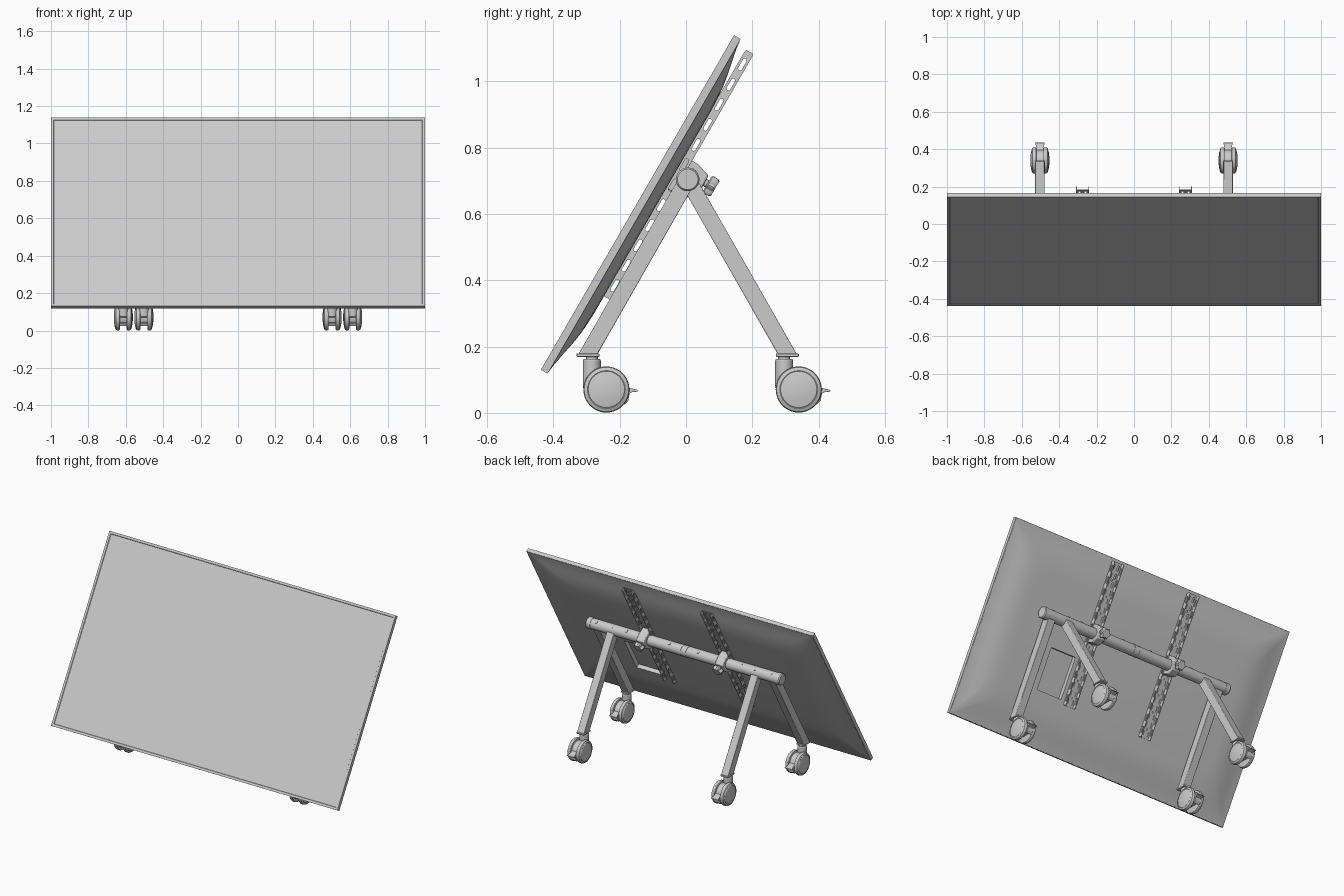
import bpy, bmesh, math
from mathutils import Matrix, Vector

if "Cube" in bpy.data.objects:
    bpy.data.objects.remove(bpy.data.objects["Cube"])

def move(x, y, z):
    return Matrix.Translation((x, y, z))

def turn(deg, axis):
    return Matrix.Rotation(math.radians(deg), 4, axis)

I = Matrix.Identity(4)
ALONG_X = turn(90, 'Y')                                # local z -> world x
TILT = move(0, -0.4376, 0.13) @ turn(60, 'X')          # panel frame: x, up the panel, -depth
LEN = 1.165

def finish(name, bm, M=I, bevel=0):
    bm.transform(M)
    bmesh.ops.recalc_face_normals(bm, faces=bm.faces)
    me = bpy.data.meshes.new(name)
    bm.to_mesh(me)
    bm.free()
    for p in me.polygons:
        p.use_smooth = True
    me.set_sharp_from_angle(angle=math.radians(30))
    ob = bpy.data.objects.new(name, me)
    bpy.context.collection.objects.link(ob)
    if bevel:
        b = ob.modifiers.new("bevel", 'BEVEL')
        b.width, b.segments, b.limit_method = bevel, 2, 'ANGLE'
    return ob

def loft(name, rings, M=I, bevel=0):
    """Skin equal-length closed rings and cap both ends."""
    bm = bmesh.new()
    vs = [[bm.verts.new(p) for p in r] for r in rings]
    n = len(vs[0])
    for a, b in zip(vs, vs[1:]):
        for i in range(n):
            bm.faces.new((a[i], a[(i + 1) % n], b[(i + 1) % n], b[i]))
    bm.faces.new(vs[0])
    bm.faces.new(vs[-1])
    return finish(name, bm, M, bevel)

def extrude_x(name, pts, x, width, M=I, bevel=0):
    return loft(name, [[(x + s * width / 2, y, z) for y, z in pts] for s in (-1, 1)], M, bevel)

def lathe(name, prof, M=I, seg=40):
    """Revolve (radius, height) points about local z."""
    return loft(name, [[(r * math.cos(2 * math.pi * i / seg), r * math.sin(2 * math.pi * i / seg), h)
                        for i in range(seg)] for r, h in prof], M)

def box(name, lo, hi, M=I, bevel=0):
    pts = [(lo[1], lo[2]), (hi[1], lo[2]), (hi[1], hi[2]), (lo[1], hi[2])]
    return extrude_x(name, pts, (lo[0] + hi[0]) / 2, hi[0] - lo[0], M, bevel)

def round_rect(cx, cy, w, h, r, n=5):
    out = []
    for k, (sx, sy) in enumerate(((1, 1), (-1, 1), (-1, -1), (1, -1))):
        for i in range(n):
            a = math.pi / 2 * (k + i / (n - 1))
            out.append((cx + sx * (w / 2 - r) + r * math.cos(a), cy + sy * (h / 2 - r) + r * math.sin(a)))
    return out

def plate(name, w, h, r, slots, thick, M):
    """Flat strip with slots, made from a filled curve."""
    cu = bpy.data.curves.new(name, 'CURVE')
    cu.dimensions, cu.fill_mode, cu.extrude = '2D', 'BOTH', thick / 2
    loops = [round_rect(0, 0, w, h, r)]
    loops += [round_rect(x, y, sw, sl, sw * 0.49)[::-1] for x, y, sw, sl in slots]
    for pts in loops:
        sp = cu.splines.new('POLY')
        sp.points.add(len(pts) - 1)
        for p, (x, y) in zip(sp.points, pts):
            p.co = (x, y, 0, 1)
        sp.use_cyclic_u = True
    tmp = bpy.data.objects.new("tmp", cu)
    bpy.context.collection.objects.link(tmp)
    me = bpy.data.meshes.new_from_object(tmp.evaluated_get(bpy.context.evaluated_depsgraph_get()))
    bm = bmesh.new()
    bm.from_mesh(me)
    bmesh.ops.remove_doubles(bm, verts=bm.verts, dist=1e-5)
    bpy.data.objects.remove(tmp)
    bpy.data.meshes.remove(me)
    return finish(name, bm, M)

# Screen panel: thin frame with slightly sunken glass
def rim(inset, depth):
    return [(x * (1 - inset), LEN / 2 + y * (LEN / 2 - inset), -depth)
            for x, y in ((-1, -1), (1, -1), (1, 1), (-1, 1))]
loft("screen_panel", [rim(0, 0.0228), rim(0, 0), rim(0.014, 0), rim(0.016, 0.003)], TILT)

# Soft bulging back cover with a recessed connector bay
cover = loft("back_cover", [
    [(x, y, -d) for x, y in round_rect(0, LEN / 2, 2 - 2 * i, LEN - 2 * i, 0.004 + i * 0.5, 8)]
    for i, d in ((0.002, 0.02), (0.003, 0.0235), (0.03, 0.0265), (0.07, 0.034), (0.11, 0.0425),
                 (0.15, 0.049), (0.19, 0.0525), (0.23, 0.054))], TILT)
cutter = box("bay_cutter", (0.335, 0.31, -0.08), (0.51, 0.56, -0.028), TILT)
cutter.hide_render = True
mod = cover.modifiers.new("bay", 'BOOLEAN')
mod.operation, mod.object, mod.solver = 'DIFFERENCE', cutter, 'EXACT'
bpy.context.view_layer.objects.active = cover
bpy.ops.object.modifier_apply(modifier="bay")
bpy.data.objects.remove(cutter)

# Slotted U-shaped mounting rails, clamps and knobs
S, D = 0.718, 0.096                                     # cross tube in the panel frame
RAIL, MID = 0.858, 0.716
for x in (-0.275, 0.275):
    slots = [(sx * 0.016, -0.4 + i * 0.05, 0.011, 0.03) for i in range(17) for sx in (-1, 1)]
    slots += [(0, -0.375 + i * 0.1, 0.012, 0.012) for i in range(8)]
    plate("rail_base", 0.07, RAIL, 0.004, slots, 0.004, TILT @ move(x, MID, -0.0555))
    side = [(0, -0.385 + i * 0.07, 0.012, 0.04) for i in range(12)]
    for sx in (-1, 1):
        plate("rail_flange", 0.028, RAIL, 0.008, side, 0.004,
              TILT @ move(x + sx * 0.033, MID, -0.066) @ ALONG_X)
    prof = [(0.662, -0.056), (0.774, -0.056), (0.774, -0.1), (0.76, -0.145), (0.7, -0.147), (0.668, -0.12)]
    extrude_x("tube_clamp", prof, x, 0.056, TILT, 0.005)
    K = TILT @ move(x, 0.736, 0)
    lathe("knob_stem", [(0.012, -0.14), (0.012, -0.16)], K, 20)
    def star(k, d):
        return [(k * (0.029 + 0.004 * math.cos(6 * a)) * math.cos(a),
                 k * (0.029 + 0.004 * math.cos(6 * a)) * math.sin(a), -d)
                for a in (2 * math.pi * i / 48 for i in range(48))]
    loft("clamp_knob", [star(0.85, 0.154), star(1, 0.158), star(1, 0.176), star(0.85, 0.182)], K)

# Cross tube with end caps, centre sleeve and screws
TY, TZ = 0.005, 0.704
A = move(0, TY, TZ) @ ALONG_X
lathe("cross_tube", [(0.033, -0.66), (0.033, 0.66)], A)
for s in (-1, 1):
    lathe("tube_end_cap", [(0.0355, s * 0.645), (0.0355, s * 0.672), (0.031, s * 0.678)], A)
    lathe("centre_ring", [(0.035, s * 0.012), (0.035, s * 0.024)], A)
    for x in (0.1, 0.4, 0.5, 0.61):
        lathe("tube_screw", [(0.009, 0.03), (0.009, 0.0345), (0.006, 0.036)],
              move(s * x, TY, TZ) @ turn(-35, 'X'), 16)

# Twin-wheel caster with brake pedal
def caster(x, y):
    yw, zw = y + 0.044, 0.0705
    lathe("caster_neck", [(0.018, 0.155), (0.018, 0.172)], move(x, y, 0), 24)
    lathe("caster_stem", [(0.02, 0.07), (0.027, 0.076), (0.027, 0.158), (0.024, 0.163)], move(x, y, 0), 32)
    hood = [(yw + 0.057 * math.cos(a), zw + 0.057 * math.sin(a))
            for a in (math.radians(-30 + 15 * i) for i in range(17))]
    extrude_x("caster_hood", hood, x, 0.05, I, 0.003)
    lathe("caster_axle", [(0.014, -0.03), (0.014, 0.03)], move(x, yw, zw) @ ALONG_X, 20)
    prof = [(0.02, 0.018), (0.06, 0.018), (0.067, 0.02), (0.0695, 0.024), (0.0695, 0.034), (0.067, 0.04),
            (0.057, 0.0445), (0.055, 0.0435), (0.053, 0.0455), (0.035, 0.049), (0.012, 0.051)]
    for s in (-1, 1):
        lathe("caster_wheel", [(r, s * h) for r, h in prof], move(x, yw, zw) @ ALONG_X)
    pedal = [(0.05, 0.018), (0.068, 0.005), (0.094, -0.001), (0.096, -0.006), (0.078, -0.008),
             (0.07, -0.012), (0.066, -0.034), (0.054, -0.046), (0.045, -0.03)]
    rings = [[(x + s * (0.019 + 0.09 * max(0, py - 0.07) * 3), yw + py, zw + pz) for py, pz in pedal]
             for s in (-1, 1)]
    loft("brake_pedal", rings, I, 0.001)

# Splayed legs: back pair inside, front pair outside
FOOT, SLOPE, HALF = 0.171, math.tan(math.radians(29.7)), 0.0288
for side in (-1, 1):
    for dy, x in ((-1, 0.613), (1, 0.503)):
        yb = TY + dy * (TZ - FOOT) * SLOPE
        prof = [(yb - HALF, FOOT), (yb + HALF, FOOT), (TY + HALF, TZ), (TY - HALF, TZ)]
        extrude_x("front_leg" if dy < 0 else "back_leg", prof, side * x, 0.05, I, 0.003)
        y0, y1 = sorted((yb + dy * 0.031, yb - dy * 0.038))
        box("foot_plate", (side * x - 0.026, y0, FOOT - 0.002), (side * x + 0.026, y1, FOOT + 0.008), I, 0.002)
        caster(side * x, -0.284 if dy < 0 else 0.296)
